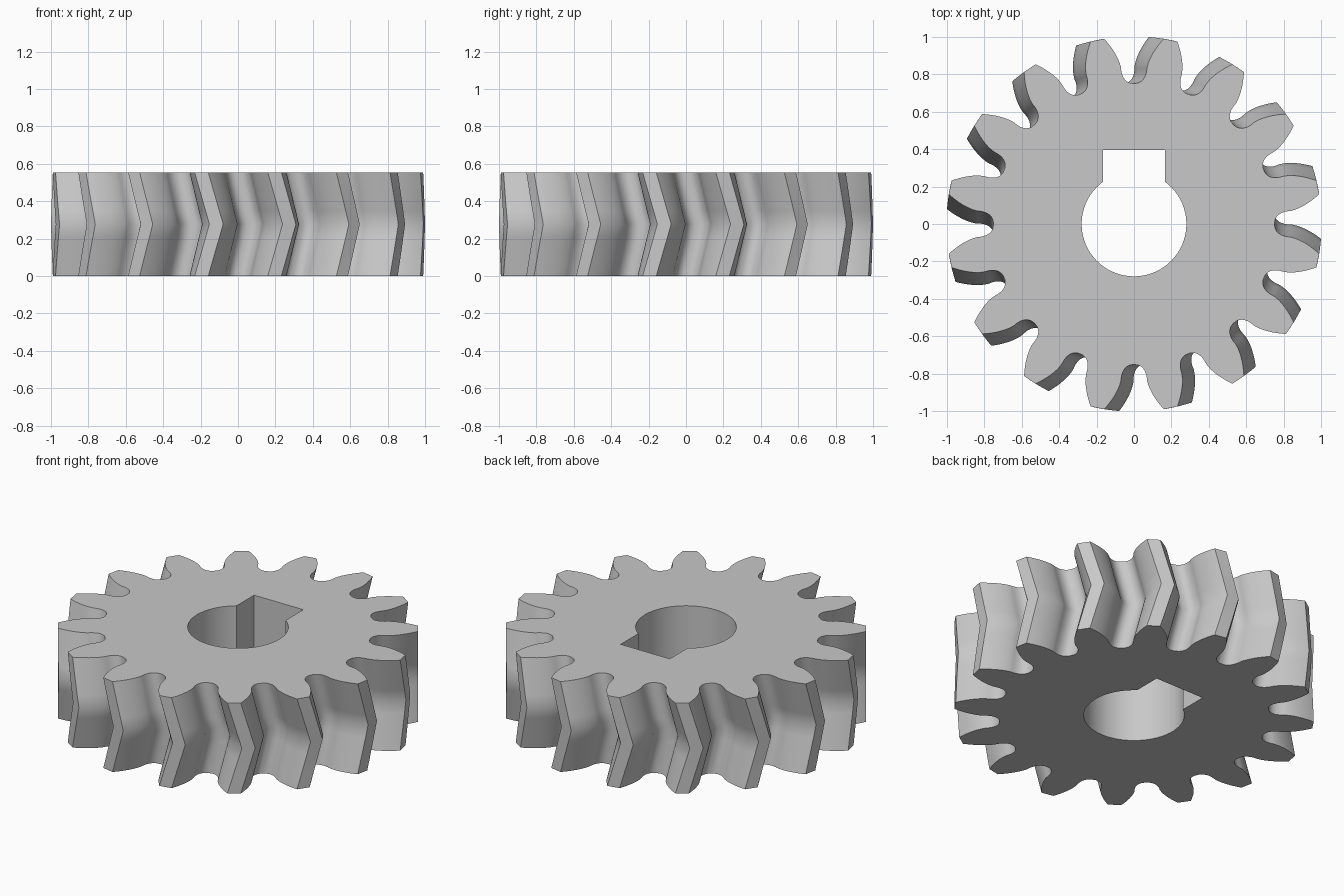
import bpy, bmesh, math

if "Cube" in bpy.data.objects:
    bpy.data.objects.remove(bpy.data.objects["Cube"])

TEETH = 16
R_TIP = 1.0028                      # tooth tip radius
M = R_TIP / (TEETH / 2 + 1)         # gear module
R_PITCH = M * TEETH / 2
PRESSURE = math.radians(20)
R_BASE = R_PITCH * math.cos(PRESSURE)
HEIGHT = 0.555
TWIST = math.radians(4.6)           # herringbone twist at mid height
PITCH = 2 * math.pi / TEETH
BORE, KEY_HALF, KEY_TOP = 0.28, 0.167, 0.395


def half_gap():
    """(radius, angle from gap centre) from the root up to the tooth tip."""
    pts = []
    # root fillet, as cut by a rounded rack tooth
    rho, depth = 0.38 * M, 0.87 * M
    xc = math.pi * M / 4 - depth * math.tan(PRESSURE) - rho / math.cos(PRESSURE)
    end = depth / math.tan(PRESSURE)
    n = 9
    for i in range(n + 1):
        cx = end * (i / n) ** 1.3
        length = math.hypot(cx, depth)
        x = cx + rho * cx / length
        y = R_PITCH - depth - rho * depth / length
        pts.append((math.hypot(x, y), math.atan2(x, y) - (cx - xc) / R_PITCH))
    # involute flank
    inv = lambda a: math.tan(a) - a
    start, n = R_BASE * 1.012, 8
    for i in range(n + 1):
        r = start + (R_TIP - start) * i / n
        half = PITCH / 4 + inv(PRESSURE) - inv(math.acos(R_BASE / r))
        pts.append((r, PITCH / 2 - half))
    return pts


def outer_profile():
    half = half_gap()
    pts = []
    for k in range(TEETH):
        c = k * PITCH
        pts += [(r, c - a) for r, a in reversed(half)]
        pts += [(r, c + a) for r, a in half]
    return pts


def bore_profile():
    a0 = math.acos(KEY_HALF / BORE)
    n = 56
    pts = []
    for i in range(n + 1):
        a = math.pi - a0 + (math.pi + 2 * a0) * i / n
        pts.append((BORE * math.cos(a), BORE * math.sin(a)))
    return pts + [(KEY_HALF, KEY_TOP), (-KEY_HALF, KEY_TOP)]


def wall(bm, rings):
    """Join stacked vertex rings with quads."""
    n = len(rings[0])
    for low, high in zip(rings, rings[1:]):
        for i in range(n):
            j = (i + 1) % n
            bm.faces.new((low[i], low[j], high[j], high[i]))


def ring_edges(bm, ring):
    return [bm.edges.get((ring[i - 1], ring[i])) for i in range(len(ring))]


bm = bmesh.new()

# herringbone toothed wall
profile = outer_profile()
outer = []
LAYERS = 8
for k in range(LAYERS + 1):
    t = k / LAYERS
    turn = TWIST * (1 - abs(2 * t - 1))
    outer.append([bm.verts.new((r * math.cos(a + turn), r * math.sin(a + turn), HEIGHT * t))
                  for r, a in profile])
wall(bm, outer)

# bore with keyway
inner = [[bm.verts.new((x, y, z)) for x, y in bore_profile()] for z in (0, HEIGHT)]
wall(bm, inner)

# flat end faces
for o, i, nz in ((outer[0], inner[0], -1), (outer[-1], inner[-1], 1)):
    bmesh.ops.triangle_fill(bm, use_beauty=True, normal=(0, 0, nz),
                            edges=ring_edges(bm, o) + ring_edges(bm, i))

bmesh.ops.recalc_face_normals(bm, faces=bm.faces[:])
mesh = bpy.data.meshes.new("herringbone_gear")
bm.to_mesh(mesh)
bm.free()

steel = bpy.data.materials.new("light grey steel")
steel.diffuse_color = (0.58, 0.58, 0.58, 1)
steel.use_nodes = True
steel.node_tree.nodes["Principled BSDF"].inputs["Base Color"].default_value = steel.diffuse_color
mesh.materials.append(steel)

gear = bpy.data.objects.new("herringbone_gear", mesh)
bpy.context.collection.objects.link(gear)
bpy.context.view_layer.objects.active = gear
gear.select_set(True)
bpy.ops.object.shade_smooth_by_angle(angle=math.radians(32))
